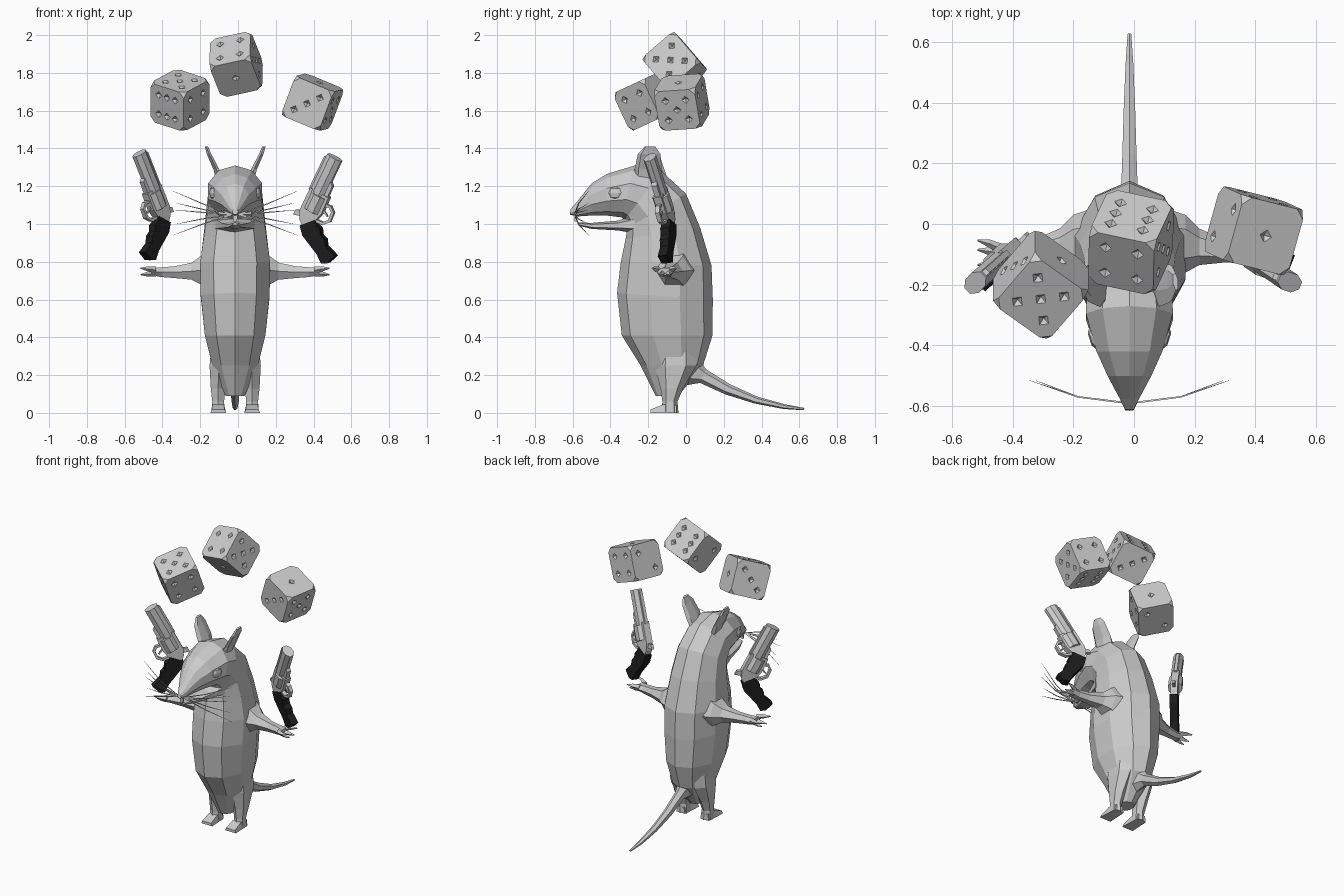
import bpy, bmesh, math
from mathutils import Vector, Matrix

if "Cube" in bpy.data.objects:
    bpy.data.objects.remove(bpy.data.objects["Cube"])

def material(name, v):
    m = bpy.data.materials.new(name)
    m.diffuse_color = (v, v, v, 1)
    m.use_nodes = True
    m.node_tree.nodes["Principled BSDF"].inputs["Base Color"].default_value = m.diffuse_color
    return m

GREY = material("grey", 0.6)
BLACK = material("grip black", 0.012)
CX = -0.015  # the animal's centre line

def finish(bm, name, mat, matrix=None):
    bmesh.ops.recalc_face_normals(bm, faces=bm.faces)
    me = bpy.data.meshes.new(name)
    bm.to_mesh(me)
    bm.free()
    me.materials.append(mat)
    ob = bpy.data.objects.new(name, me)
    bpy.context.collection.objects.link(ob)
    if matrix:
        ob.matrix_world = matrix
    return ob

def ring(c, a, b, n, start=0.0):
    c, a, b = Vector(c), Vector(a), Vector(b)
    ts = [start + 2 * math.pi * i / n for i in range(n)]
    return [c + a * math.cos(t) + b * math.sin(t) for t in ts]

def loft(name, rings, mat=GREY, matrix=None):
    bm = bmesh.new()
    rows = [[bm.verts.new(p) for p in r] for r in rings]
    n = len(rows[0])
    for r, q in zip(rows, rows[1:]):
        for i in range(n):
            bm.faces.new((r[i], r[(i + 1) % n], q[(i + 1) % n], q[i]))
    bm.faces.new(rows[0])
    bm.faces.new(rows[-1])
    return finish(bm, name, mat, matrix)

def prism(name, poly, thick, mat, matrix):
    rings = [[(u, d, s * thick / 2) for u, d in poly] for s in (-1, 1)]
    return loft(name, rings, mat, matrix)

# body and head: each section is front (y, z), back (y, z), half width
sections = [(-.16, .09, -.04, .09, .05), (-.24, .25, .09, .25, .12), (-.34, .41, .14, .41, .16),
            (-.365, .635, .142, .60, .182), (-.345, .80, .135, .78, .185), (-.32, .92, .075, .98, .165),
            (-.31, .98, .0, 1.16, .15), (-.325, 1.02, -.13, 1.28, .14), (-.34, 1.035, -.27, 1.31, .143),
            (-.42, 1.045, -.42, 1.265, .108), (-.5, 1.045, -.5, 1.215, .072),
            (-.575, 1.04, -.575, 1.12, .032), (-.615, 1.05, -.61, 1.08, .014)]
body = []
for fy, fz, by, bz, hw in sections:
    f, b = Vector((CX, fy, fz)), Vector((CX, by, bz))
    body.append(ring((f + b) / 2, (f - b) / 2, (hw / .95, 0, 0), 10))
loft("body", body)

# lower jaw
loft("lower_jaw", [ring((CX, y, z), (0, 0, h), (w, 0, 0), 6) for y, z, h, w in
                   [(-.27, 1.0, .05, .12), (-.36, .992, .026, .085), (-.5, .99, .016, .045), (-.57, 1.0, .008, .015)]])

# upper front teeth
loft("teeth", [ring((CX, -.585, z), (w, 0, 0), (0, .008, 0), 4, math.pi / 4) for z, w in [(1.05, .018), (1.012, .014)]])

# tail
loft("tail", [ring((CX, y, z), (0, h * .45, h), (w, 0, 0), 6) for y, z, h, w in
              [(.03, .22, .075, .05), (.09, .195, .036, .032), (.22, .125, .027, .027),
               (.37, .068, .018, .022), (.52, .033, .012, .015), (.625, .02, .006, .007)]])

for s in (-1, 1):
    side = "right" if s > 0 else "left"
    X = lambda x: CX + s * x
    # arm and flat hand: x, y, z, half depth, half height
    loft(side + "_arm", [ring((X(x), y, z), (0, hy, 0), (0, 0, hz), 6) for x, y, z, hy, hz in
                         [(.14, -.065, .755, .11, .12), (.185, -.065, .755, .095, .085), (.23, -.075, .75, .06, .052),
                          (.32, -.09, .745, .036, .036), (.39, -.1, .745, .033, .03), (.44, -.11, .747, .045, .022)]])
    for k, (dy, dz) in enumerate([(-.055, .015), (-.02, -.012), (.02, -.012), (.045, .015)]):
        loft(side + "_finger_%d" % k, [ring((X(x), -.11 + dy * t, .747 + dz * t), (0, r, 0), (0, 0, r), 4)
                                       for x, t, r in [(.42, .6, .018), (.46, 1, .014), (.5, 1.25, .003)]])
    # leg and foot
    loft(side + "_leg", [ring((X(x), y, z), (w, 0, 0), (0, d, 0), 6, math.pi / 6) for x, y, z, w, d in
                         [(.085, -.05, .42, .04, .10), (.088, -.055, .25, .055, .11), (.09, -.075, .13, .045, .06),
                          (.09, -.085, .06, .036, .04), (.09, -.085, .0, .042, .045)]])
    loft(side + "_foot", [[(X(.09 + a * w), y, z) for a, z in ((-1, 0), (1, 0), (.8, h), (-.8, h))]
                          for y, w, h in [(-.05, .032, .04), (-.12, .038, .045), (-.188, .042, .018)]])
    # ear: a leaning blade
    loft(side + "_ear", [ring((X(x), y, z), (0, hy, 0), (t, -t, 0), 6) for x, y, z, hy, t in
                         [(.065, -.20, 1.2, .06, .03), (.1, -.20, 1.29, .072, .018),
                          (.138, -.195, 1.37, .06, .014), (.152, -.19, 1.41, .028, .01)]])
    # eye
    bm = bmesh.new()
    bmesh.ops.create_uvsphere(bm, u_segments=6, v_segments=4, radius=1)
    finish(bm, side + "_eye", GREY, Matrix.Translation((X(.118), -.375, 1.165)) @ Matrix.Rotation(-s * .3, 4, 'Z')
           @ Matrix.Diagonal((.016, .042, .034, 1)))
    # whiskers
    for k, z in enumerate((1.175, 1.11, 1.075, 1.0, .94)):
        end = .33 - .02 * (k % 2)
        loft(side + "_whisker_%d" % k, [ring((X(x), y, 1.05 + (z - 1.05) * t), (0, r, 0), (0, 0, r), 3) for x, y, t, r in
                                        [(.012, -.59, 0, .004), (.17, -.57, .45, .0035), (end, -.515, 1, .0008)]])

# revolvers, drawn in a plane of barrel direction (u) and downward direction (d)
def revolver(side, centre, s, angle, slope, lean):
    lift = lambda x, z: Vector((x, slope * x + lean * z, z))
    k = 1 / math.sqrt(1 + slope * slope)   # plan foreshortening
    u = lift(s * math.sin(angle) * k, math.cos(angle)).normalized()
    d = lift(s * math.cos(angle) * k, -math.sin(angle))
    d = (d - u * d.dot(u)).normalized()
    m = Matrix((u, d, u.cross(d))).transposed().to_4x4()
    m.translation = centre
    p = side + "_gun_"
    loft(p + "barrel", [ring((x, -.014, 0), (0, .046, 0), (0, 0, .034), 8, math.pi / 8) for x in (.05, .272)], GREY, m)
    prism(p + "sight_rib", [(.05, -.068), (.25, -.068), (.268, -.05), (.05, -.05)], .02, GREY, m)
    prism(p + "underlug", [(.05, .02), (.15, .02), (.13, .045), (.05, .048)], .03, GREY, m)
    loft(p + "cylinder", [ring((x, 0, 0), (0, .05, 0), (0, 0, .046), 8, math.pi / 8) for x in (-.045, .05)], GREY, m)
    prism(p + "frame", [(.065, -.06), (.065, .055), (-.03, .058), (-.075, .045), (-.14, -.01),
                        (-.115, -.04), (-.07, -.06)], .045, GREY, m)
    prism(p + "trigger_guard", [(.025, .05), (.03, .085), (.005, .115), (-.05, .118), (-.085, .085), (-.09, .04),
                                (-.075, .04), (-.07, .08), (-.045, .102), (0, .1), (.016, .08), (.01, .05)], .024, GREY, m)
    prism(p + "trigger", [(-.02, .05), (-.035, .09), (-.028, .092), (-.005, .05)], .012, GREY, m)
    prism(p + "hammer", [(-.07, -.05), (-.085, -.085), (-.115, -.085), (-.1, -.04)], .018, GREY, m)
    prism(p + "grip", [(-.145, -.022), (-.078, .038), (-.1, .062), (-.105, .085), (-.135, .105), (-.145, .135),
                       (-.175, .155), (-.195, .225), (-.25, .205), (-.268, .175), (-.235, .13), (-.205, .06),
                       (-.185, .015)], .05, BLACK, m)

revolver("right", (.413, -.12, 1.11), 1, math.radians(27), -.4, -.13)
revolver("left", (-.437, -.12, 1.127), -1, math.radians(29), 1.0, .05)

# dice: corner-cut cube with pitted pips
H = .112
bm = bmesh.new()
bmesh.ops.create_cube(bm, size=2 * H)
bmesh.ops.bevel(bm, geom=bm.verts[:], offset=.03, affect='VERTICES', segments=1, profile=.5)
die = finish(bm, "die_1", GREY)

DIAG, ANTI, MID = [(-1, -1), (1, 1)], [(-1, 1), (1, -1)], [(0, 0)]
PIPS = {1: MID, 2: DIAG, 3: DIAG + MID, 4: DIAG + ANTI, 5: DIAG + ANTI + MID, 6: DIAG + ANTI + [(0, -1), (0, 1)]}
FACES = {1: (0, 0, 1), 6: (0, 0, -1), 5: (1, 0, 0), 2: (-1, 0, 0), 3: (0, -1, 0), 4: (0, 1, 0)}
bm = bmesh.new()
for count, nrm in FACES.items():
    n = Vector(nrm)
    a = Vector((n.y, n.z, n.x))
    b = n.cross(a)
    for i, j in PIPS[count]:
        c = n * H + (a * i + b * j) * .055
        r = ring(c, a * .021, b * .021, 4)
        vs = [bm.verts.new(q) for q in r]
        top, low = bm.verts.new(c + n * .02), bm.verts.new(c - n * .018)
        for e in range(4):
            bm.faces.new((vs[e], vs[(e + 1) % 4], top))
            bm.faces.new((vs[(e + 1) % 4], vs[e], low))
cutter = finish(bm, "pip_cutter", GREY)
cutter.hide_render = True
mod = die.modifiers.new("pips", 'BOOLEAN')
mod.operation, mod.object, mod.solver = 'DIFFERENCE', cutter, 'EXACT'
bpy.context.view_layer.objects.active = die
bpy.ops.object.modifier_apply(modifier="pips")
bpy.data.objects.remove(cutter)

R = lambda deg, ax: Matrix.Rotation(math.radians(deg), 4, ax)
swap = Matrix(((0, 0, 1), (0, -1, 0), (1, 0, 0))).to_4x4()
poses = [((-.307, -.2, 1.655), R(25, 'X') @ R(52, 'Z') @ swap),
         ((-.01, -.06, 1.845), R(-12, 'Z') @ R(-12, 'Y') @ R(132, 'X')),
         ((.395, -.022, 1.645), R(-14, 'Z') @ R(22, 'Y') @ R(4, 'X'))]
for k, (loc, rot) in enumerate(poses):
    ob = die if k == 0 else bpy.data.objects.new("die_%d" % (k + 1), die.data)
    if k:
        bpy.context.collection.objects.link(ob)
    ob.matrix_world = Matrix.Translation(loc) @ rot
